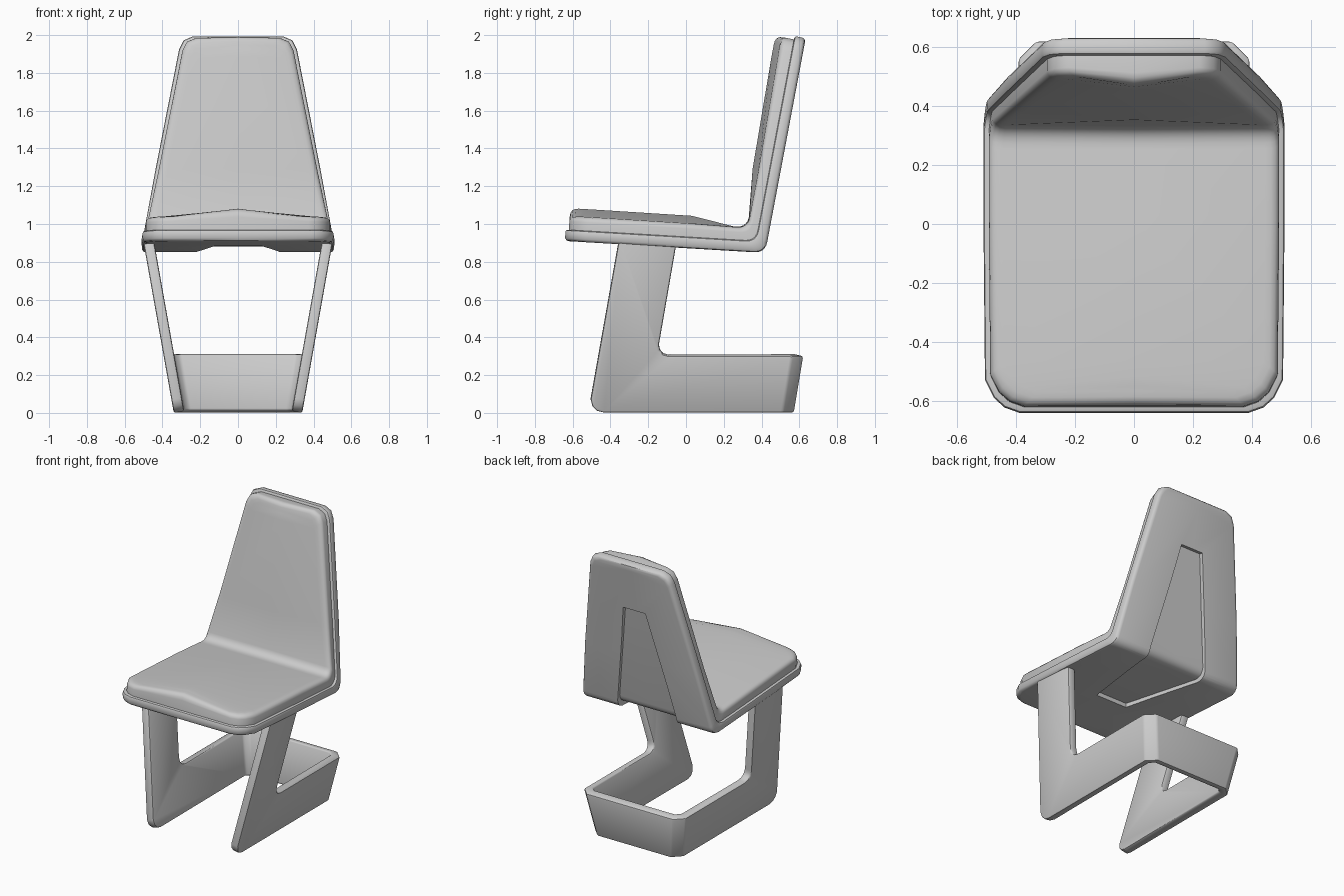
import bpy, bmesh, math
from mathutils import Vector

if "Cube" in bpy.data.objects:
    bpy.data.objects.remove(bpy.data.objects["Cube"])

# Side-view reference line where the shell meets the cushion (y, z)
A, C, B = Vector((-0.638, 0.97)), Vector((0.37, 0.91)), Vector((0.575, 1.995))
L1, L2 = (C - A).length, (B - C).length
U1, U2 = (C - A).normalized(), (B - C).normalized()
N1, N2 = Vector((-U1.y, U1.x)), Vector((-U2.y, U2.x))
TAN = math.tan(U1.angle(U2) / 2)
R = 0.06


def side_point(kind, t, d, o):
    """Point on the bent line, offset d towards the sitter, ends inset by o."""
    if kind == "seat":
        return A + U1 * (o + t * (1 - o / L1)) + N1 * d
    if kind == "back":
        return C + U2 * t * (1 - o / L2) + N2 * d
    k = C + N1 * d - U1 * d * TAN
    p, q = k - U1 * R, k + U2 * R
    return p * (1 - t) ** 2 + k * 2 * t * (1 - t) + q * t ** 2


def finish(ob, angle=40):
    bpy.ops.object.select_all(action="DESELECT")
    ob.select_set(True)
    bpy.context.view_layer.objects.active = ob
    for m in list(ob.modifiers):
        bpy.ops.object.modifier_apply(modifier=m.name)
    bpy.ops.object.shade_smooth_by_angle(angle=math.radians(angle))


def make_object(name, bm):
    me = bpy.data.meshes.new(name)
    bm.to_mesh(me)
    bm.free()
    ob = bpy.data.objects.new(name, me)
    bpy.context.collection.objects.link(ob)
    return ob


def bent_solid(name, stations, rings, scaled=False):
    """Loft inset rings of an outline wrapped over the bent line.
    Stations: (kind, t, half width, edge height, centre height)."""
    bm = bmesh.new()
    loops, n = [], len(stations)

    def vert(st, side, o, f):
        kind, t, w, e, c = st
        h = f * ((e if side else c) if scaled else 1)
        p = side_point(kind, t, h, o)
        return bm.verts.new((side * (w - o), p.x, p.y))

    for o, f in rings:
        loops.append([vert(stations[0], 0, o, f)]
                     + [vert(s, 1, o, f) for s in stations]
                     + [vert(stations[-1], 0, o, f)]
                     + [vert(s, -1, o, f) for s in reversed(stations)])
    m = len(loops[0])
    for a, b in zip(loops, loops[1:]):
        for i in range(m):
            j = (i + 1) % m
            bm.faces.new((a[i], a[j], b[j], b[i]))
    for lp, (o, f) in ((loops[0], rings[0]), (loops[-1], rings[-1])):
        mid = [lp[0]] + [vert(s, 0, o, f) for s in stations[1:-1]] + [lp[n + 1]]
        for i in range(n - 1):
            bm.faces.new((lp[1 + i], lp[2 + i], mid[i + 1], mid[i]))
            bm.faces.new((lp[m - 1 - i], lp[m - 2 - i], mid[i + 1], mid[i]))
    bmesh.ops.recalc_face_normals(bm, faces=bm.faces)
    return make_object(name, bm)


# Outline shared by shell and cushion
outline = [("seat", 0, 0.39, 0.075, 0.115), ("seat", 0.018, 0.44, 0.075, 0.115),
           ("seat", 0.05, 0.475, 0.075, 0.115), ("seat", 0.11, 0.505, 0.075, 0.115),
           ("seat", 0.64, 0.51, 0.073, 0.113)]
outline += [("bend", j / 6, 0.51 - 0.012 * j / 6, 0.068 - 0.012 * j / 6,
             0.070 - 0.010 * j / 6) for j in range(7)]
outline += [("back", 0.397, 0.435, 0.057, 0.088), ("back", 1.035, 0.312, 0.068, 0.1),
            ("back", 1.083, 0.288, 0.07, 0.1), ("back", L2, 0.24, 0.07, 0.1)]

# Outer shell
shell = bent_solid("shell", outline, [(0.022, -0.06), (0.008, -0.056), (0.001, -0.045),
                                      (0, -0.012), (0.003, -0.004), (0.012, 0)])

# Tapered recess running down the back and under the seat
recess = [("seat", 0.42, 0.12, 0, 0)]
recess += [("bend", j / 6, 0.225, 0, 0) for j in range(7)]
recess += [("back", 0.76, 0.085, 0, 0)]
cutter = bent_solid("recess_cutter", recess, [(0, -0.12), (0, -0.032)])
cutter.hide_render = True
cut = shell.modifiers.new("recess", "BOOLEAN")
cut.operation, cut.object, cut.solver = "DIFFERENCE", cutter, "EXACT"
finish(shell)
bpy.data.objects.remove(cutter)

# Crowned cushion
cushion = bent_solid("cushion", outline, [(0.018, -0.05), (0.018, 0.6), (0.021, 0.78),
                                          (0.031, 0.92), (0.046, 0.985), (0.065, 1.0)], True)
finish(cushion, 50)

# Leg frame: two leaning Z-shaped sides joined by a rear band
bm = bmesh.new()
T = 0.06


def lean(z):
    return 0.34 + 0.178 * z


side = [(-0.505, 0.07), (-0.495, 0.033), (-0.47, 0.009), (-0.435, 0), (0.57 - T, 0),
        (0.62 - T, 0.3), (-0.09, 0.3), (-0.12, 0.308), (-0.14, 0.33), (-0.143, 0.362),
        (-0.05, 0.9), (-0.355, 0.915)]
for s in (1, -1):
    pts = [bm.verts.new((s * lean(z), y, z)) for y, z in side]
    bm.faces.new(pts if s == 1 else pts[::-1])


def band(z, y):
    x = lean(z)
    return [bm.verts.new(p) for p in ((x, y - T, z), (x - T, y, z),
                                      (T - x, y, z), (-x, y - T, z))]


low, high = band(0, 0.57), band(0.3, 0.62)
for i in range(3):
    bm.faces.new((low[i], low[i + 1], high[i + 1], high[i]))
bmesh.ops.remove_doubles(bm, verts=bm.verts, dist=0.0005)
frame = make_object("leg_frame", bm)
sol = frame.modifiers.new("thickness", "SOLIDIFY")
sol.thickness, sol.offset, sol.use_even_offset = 0.056, -1, True
bev = frame.modifiers.new("soft_edges", "BEVEL")
bev.width, bev.segments, bev.limit_method = 0.011, 2, "ANGLE"
bev.angle_limit = math.radians(35)
finish(frame)
